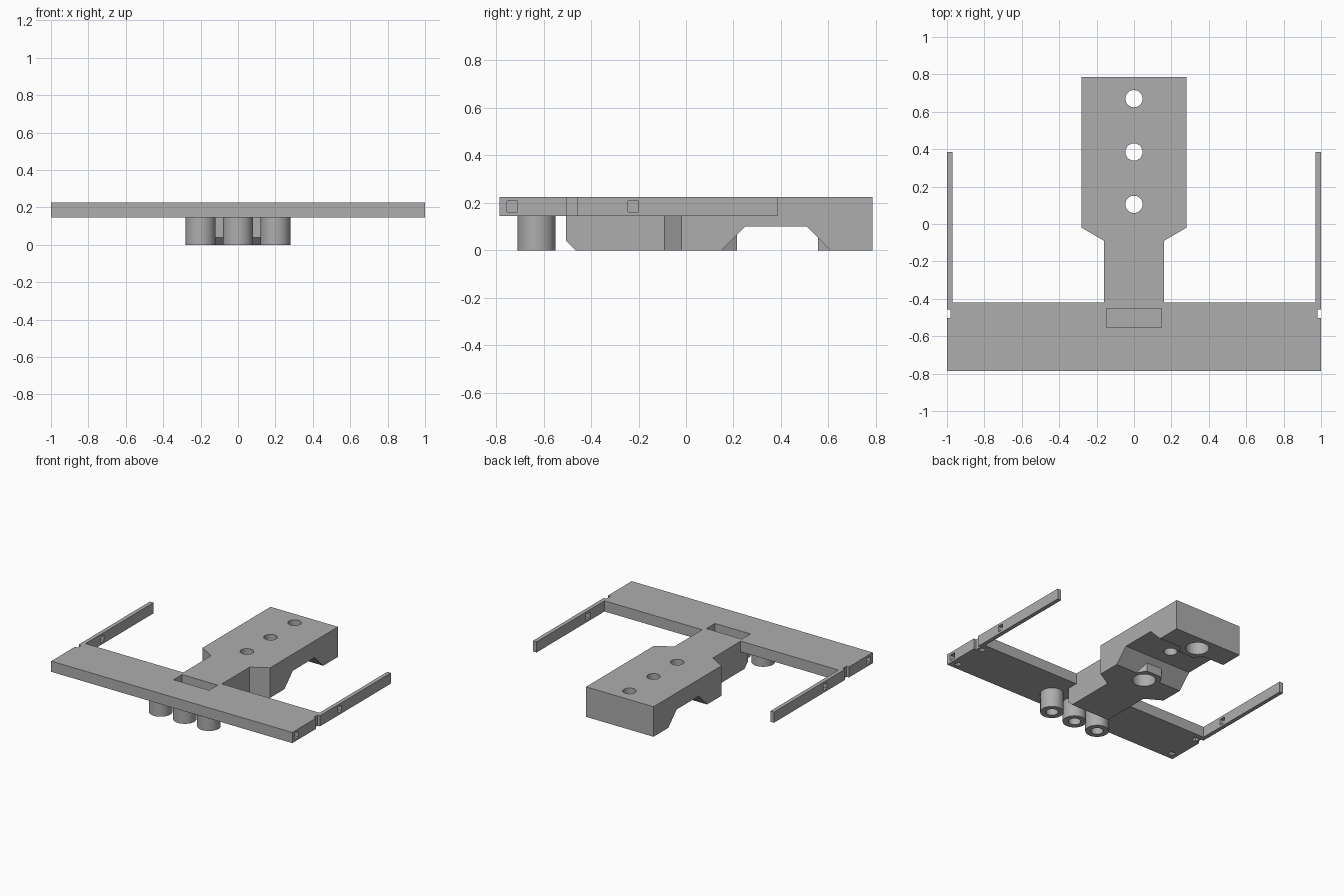
import bpy, bmesh, math
from mathutils import Vector

cube = bpy.data.objects.get("Cube")
if cube:
    bpy.data.objects.remove(cube, do_unlink=True)

grey = bpy.data.materials.new("plain grey")
grey.use_nodes = True
grey.diffuse_color = (0.42, 0.42, 0.42, 1)
grey.node_tree.nodes["Principled BSDF"].inputs["Base Color"].default_value = (0.42, 0.42, 0.42, 1)


def prism(name, points, offset):
    """Extrude a closed outline of 3D points along an offset."""
    bm = bmesh.new()
    face = bm.faces.new([bm.verts.new(p) for p in points])
    new = bmesh.ops.extrude_face_region(bm, geom=[face])["geom"]
    bmesh.ops.translate(bm, verts=[g for g in new if isinstance(g, bmesh.types.BMVert)], vec=Vector(offset))
    bmesh.ops.recalc_face_normals(bm, faces=bm.faces)
    mesh = bpy.data.meshes.new(name)
    bm.to_mesh(mesh)
    bm.free()
    mesh.materials.append(grey)
    ob = bpy.data.objects.new(name, mesh)
    bpy.context.collection.objects.link(ob)
    return ob


def plan(name, outline, z0, z1):
    return prism(name, [(x, y, z0) for x, y in outline], (0, 0, z1 - z0))


def box(name, x0, x1, y0, y1, z0, z1):
    return plan(name, [(x0, y0), (x1, y0), (x1, y1), (x0, y1)], z0, z1)


def post(name, x, y, r, z0, z1, sides=40):
    turns = [2 * math.pi * (i + 0.5) / sides + math.pi / 2 for i in range(sides)]
    return plan(name, [(x + r * math.cos(a), y + r * math.sin(a)) for a in turns], z0, z1)


def combine(ob, tool, operation="DIFFERENCE"):
    """Apply a boolean and discard the helper."""
    tool.hide_render = True
    mod = ob.modifiers.new("shape", "BOOLEAN")
    mod.operation, mod.object, mod.solver = operation, tool, "EXACT"
    bpy.context.view_layer.objects.active = ob
    bpy.ops.object.modifier_apply(modifier=mod.name)
    bpy.data.objects.remove(tool, do_unlink=True)


def smooth(ob):
    bpy.ops.object.select_all(action="DESELECT")
    ob.select_set(True)
    bpy.context.view_layer.objects.active = ob
    bpy.ops.object.shade_smooth_by_angle(angle=math.radians(30))


LOW, TOP = 0.145, 0.225
FRONT, BAR_BACK = -0.785, -0.42

# Central body: side profile trimmed to the plan outline
profile = [(-0.505, LOW), (-0.505, 0.04), (-0.465, 0), (0.15, 0), (0.25, 0.1), (0.51, 0.1),
           (0.61, 0), (0.785, 0), (0.785, TOP), (BAR_BACK, TOP), (BAR_BACK, LOW)]
body = prism("central_body", [(-0.28, y, z) for y, z in profile], (0.56, 0, 0))
half = [(0.16, -0.6), (0.16, -0.09), (0.28, -0.02), (0.28, 0.9)]
outline = half + [(-x, y) for x, y in reversed(half)]
combine(body, plan("trim", outline, -0.1, 0.4), "INTERSECT")

# Hexagonal bosses and screw holes with counterbores
for y in (0.1, 0.67):
    combine(body, post("boss", 0, y, 0.132, 0, 0.11, 6), "UNION")
for y in (0.105, 0.385, 0.67):
    combine(body, post("hole", 0, y, 0.046, -0.1, 0.4))
for y in (0.105, 0.67):
    combine(body, post("counterbore", 0, y, 0.08, -0.1, 0.1))
smooth(body)

# Crossbar with top pocket, end notches and square sockets
bar = box("crossbar", -1, 1, FRONT, BAR_BACK, LOW, TOP)
combine(bar, box("pocket", -0.147, 0.147, -0.553, -0.452, 0.165, 0.4))
for s in (-1, 1):
    def cut(ob, x0, x1, y0, y1, z0, z1):
        combine(ob, box("cutter", min(s * x0, s * x1), max(s * x0, s * x1), y0, y1, z0, z1))

    cut(bar, 0.98, 1.1, -0.503, -0.457, 0, 0.4)
    cut(bar, 0.93, 1.1, -0.755, -0.71, 0.162, 0.207)
    for y in (-0.733, -0.48):
        cut(bar, 0.93, 0.965, y - 0.02, y + 0.02, 0, 0.18)

    # Side arms with a square hole
    name = "left_arm" if s > 0 else "right_arm"
    arm = box(name, min(s * 0.97, s), max(s * 0.97, s), BAR_BACK, 0.385, LOW, TOP)
    cut(arm, 0.9, 1.1, -0.245, -0.2, 0.162, 0.207)

# Hollow posts under the crossbar
for name, x in (("right_post", -0.2), ("middle_post", 0), ("left_post", 0.2)):
    ob = post(name, x, -0.63, 0.08, 0, LOW)
    combine(ob, post("bore", x, -0.63, 0.042, -0.1, 0.11))
    smooth(ob)
